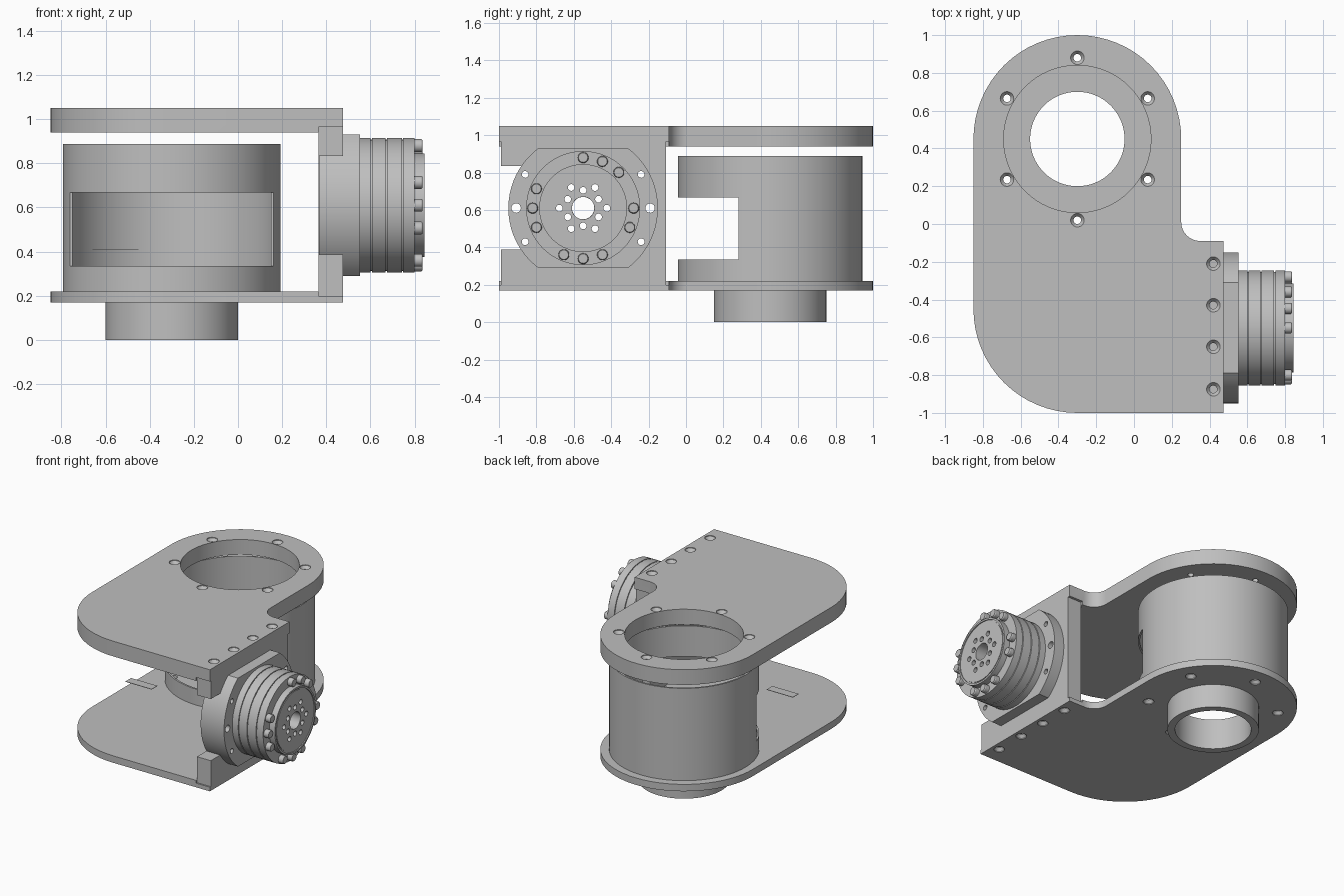
import bpy, bmesh
from math import sin, cos, pi, radians, asin, degrees
from mathutils import Matrix

if "Cube" in bpy.data.objects:
    bpy.data.objects.remove(bpy.data.objects["Cube"])

grey = bpy.data.materials.new("machined_grey")
grey.use_nodes = True
COLOUR = (0.52, 0.52, 0.52, 1)
grey.diffuse_color = COLOUR
grey.node_tree.nodes["Principled BSDF"].inputs["Base Color"].default_value = COLOUR

DRUM = (-0.3, 0.45)       # axis of the vertical joint
MY, MZ = -0.55, 0.61      # axis of the horizontal actuator


def arc(cx, cy, r, a0, a1, n):
    return [(cx + r * cos(radians(a0 + (a1 - a0) * i / n)),
             cy + r * sin(radians(a0 + (a1 - a0) * i / n))) for i in range(n + 1)]


def at_z(x, y, z=0):
    return Matrix.Translation((x, y, z))


def at_x(y, z):
    # local z runs along world x, local x along world y
    return Matrix(((0, 0, 1, 0), (1, 0, 0, y), (0, 1, 0, z), (0, 0, 0, 1)))


def lathe(bm, profile, mat, seg=64, tube=False):
    rings = [[bm.verts.new(mat @ Matrix.Rotation(2 * pi * i / seg, 4, 'Z') @ Matrix.Translation((r, 0, h)).translation)
              for i in range(seg)] for r, h in profile]
    pairs = list(zip(rings, rings[1:]))
    if tube:
        pairs.append((rings[-1], rings[0]))
    else:
        bm.faces.new(rings[0][::-1])
        bm.faces.new(rings[-1])
    for a, b in pairs:
        for i in range(seg):
            j = (i + 1) % seg
            bm.faces.new((a[i], a[j], b[j], b[i]))


def prism(bm, outline, h0, h1, mat=Matrix()):
    low = [bm.verts.new(mat @ Matrix.Translation((x, y, h0)).translation) for x, y in outline]
    high = [bm.verts.new(mat @ Matrix.Translation((x, y, h1)).translation) for x, y in outline]
    bm.faces.new(low[::-1])
    bm.faces.new(high)
    for i in range(len(low)):
        j = (i + 1) % len(low)
        bm.faces.new((low[i], low[j], high[j], high[i]))


def box(bm, x, y, z):
    prism(bm, [(x[0], y[0]), (x[1], y[0]), (x[1], y[1]), (x[0], y[1])], *z)


def finish(name, bm):
    bmesh.ops.recalc_face_normals(bm, faces=bm.faces)
    mesh = bpy.data.meshes.new(name)
    bm.to_mesh(mesh)
    bm.free()
    mesh.materials.append(grey)
    obj = bpy.data.objects.new(name, mesh)
    bpy.context.collection.objects.link(obj)
    return obj


def activate(obj):
    bpy.ops.object.select_all(action='DESELECT')
    obj.select_set(True)
    bpy.context.view_layer.objects.active = obj


def smooth(obj):
    activate(obj)
    bpy.ops.object.shade_smooth_by_angle(angle=radians(30))


def cut(obj, cutter_bm):
    cutter = finish("cutter", cutter_bm)
    cutter.hide_render = True
    mod = obj.modifiers.new("cut", 'BOOLEAN')
    mod.operation, mod.solver, mod.object = 'DIFFERENCE', 'EXACT', cutter
    activate(obj)
    bpy.ops.object.modifier_apply(modifier=mod.name)
    bpy.data.objects.remove(cutter)


# Top and bottom plates share one outline and screw pattern
outline = (arc(*DRUM, 0.55, 0, 180, 32) + arc(-0.3, -0.45, 0.55, 180, 270, 16)
           + [(0.475, -1), (0.475, -0.09)] + arc(0.35, 0.01, 0.1, 270, 180, 8))
screws = arc(*DRUM, 0.43, 30, 330, 5) + [(0.42, y) for y in (-0.21, -0.43, -0.65, -0.875)]


def plate(name, z0, z1, hole, face, inward, groove):
    bm = bmesh.new()
    prism(bm, outline, z0, z1)
    obj = finish(name, bm)
    bm = bmesh.new()
    lathe(bm, [(hole, z0 - 0.1), (hole, z1 + 0.1)], at_z(*DRUM))
    for x, y in screws:
        sink = [(0.036, -0.02), (0.036, 0.005), (0.02, 0.025), (0.02, 0.2)]
        lathe(bm, [(r, face + inward * h) for r, h in sink], at_z(x, y), 20)
    cut(obj, bm)
    # groove that seats the side plate
    bm = bmesh.new()
    box(bm, (0.365, 0.6), (-1.1, 0), groove)
    cut(obj, bm)
    smooth(obj)


plate("top_plate", 0.94, 1.05, 0.39, 1.05, -1, (0.8, 0.965))
plate("bottom_plate", 0.17, 0.22, 0.25, 0.17, 1, (0.2, 0.4))

# Drum shell with a front window
bm = bmesh.new()
lathe(bm, [(0.48, 0.22), (0.4925, 0.22), (0.4925, 0.888), (0.48, 0.888)], at_z(*DRUM), 80, True)
drum = finish("drum_shell", bm)
bm = bmesh.new()
box(bm, (-1, 0.4), (-0.2, 0.28), (0.335, 0.667))
cut(drum, bm)
smooth(drum)

# Lower collar
bm = bmesh.new()
lathe(bm, [(0.25, 0), (0.3, 0), (0.3, 0.17), (0.25, 0.17)], at_z(*DRUM), 64, True)
smooth(finish("lower_collar", bm))

# Holes running along the actuator axis
small_holes = arc(MY, MZ, 0.127, 0, 300, 5) + arc(MY, MZ, 0.095, 30, 330, 5)
flange_holes = [(MY + sy * 0.31, MZ + sz * 0.18) for sy in (-1, 1) for sz in (-1, 1)]


def drill(obj, holes):
    bm = bmesh.new()
    for y, z, r in holes:
        lathe(bm, [(r, 0.2), (r, 1)], at_x(y, z), 20)
    cut(obj, bm)


mount = [(y, z, 0.018) for y, z in flange_holes] + [(MY + s * 0.358, MZ, 0.025) for s in (-1, 1)]
core = [(y, z, 0.018) for y, z in small_holes]

# Side plate, open toward the front
bm = bmesh.new()
box(bm, (0.365, 0.475), (-0.99, -0.108), (0.2, 0.965))
side = finish("side_plate", bm)
bm = bmesh.new()
box(bm, (0.3, 0.6), (-1.2, -0.4), (0.388, 0.834))
cut(side, bm)
drill(side, mount)
smooth(side)

# Actuator flange: a disc with flat top and bottom
flat = degrees(asin(0.8))
bm = bmesh.new()
prism(bm, arc(0, 0, 0.4, -flat, flat, 20) + arc(0, 0, 0.4, 180 - flat, 180 + flat, 20),
      0.366, 0.553, at_x(MY, MZ))
flange = finish("actuator_flange", bm)
drill(flange, mount + core + [(MY, MZ, 0.06)])
smooth(flange)

# Actuator body with grooves between its stacked rings
body = [(0.06, 0.552), (0.305, 0.552)]
for x in (0.603, 0.672, 0.745):
    body += [(0.305, x - 0.003), (0.297, x - 0.003), (0.297, x + 0.003), (0.305, x + 0.003)]
body += [(0.305, 0.8), (0.235, 0.8), (0.235, 0.845), (0.222, 0.845), (0.222, 0.838),
         (0.213, 0.838), (0.213, 0.843), (0.06, 0.843)]
bm = bmesh.new()
lathe(bm, body, at_x(MY, MZ), 64, True)
motor = finish("actuator_body", bm)
drill(motor, core)
smooth(motor)

# Bolt heads round the actuator face
bm = bmesh.new()
for i, (y, z) in enumerate(arc(MY, MZ, 0.27, 0, 337.5, 15)):
    if i not in (1, 5, 6, 10, 14):
        lathe(bm, [(0.029, 0.795), (0.029, 0.83), (0.025, 0.836)], at_x(y, z), 20)
smooth(finish("actuator_bolts", bm))

# Thin tab between the plates
bm = bmesh.new()
box(bm, (-0.66, -0.45), (-0.345, -0.28), (0.409, 0.412))
finish("thin_tab", bm)
